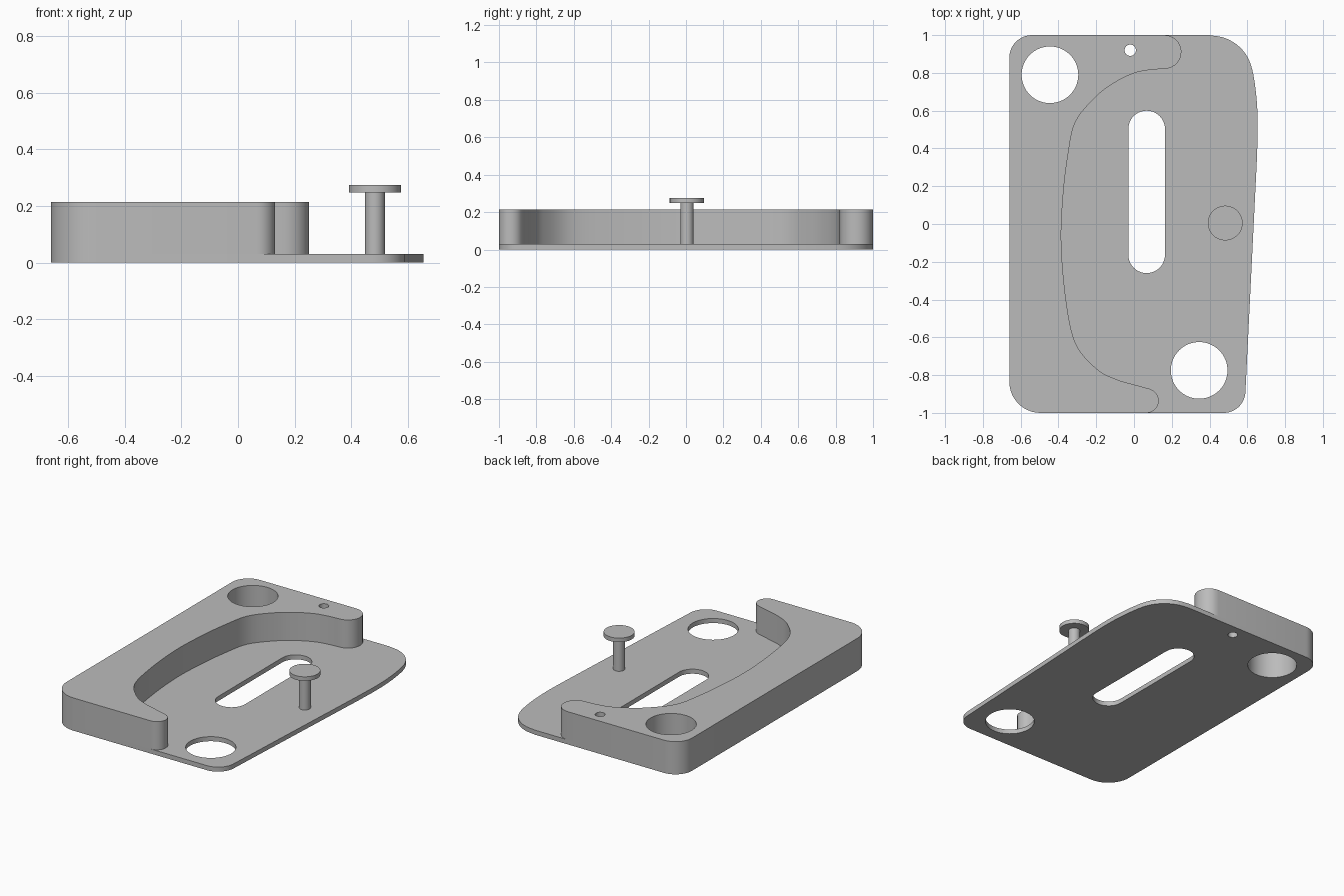
import bpy, bmesh, math
from mathutils import Vector

cube = bpy.data.objects.get("Cube")
if cube:
    bpy.data.objects.remove(cube, do_unlink=True)

grey = bpy.data.materials.new("plain grey")
grey.use_nodes = True
grey.diffuse_color = (0.5, 0.5, 0.5, 1)
grey.node_tree.nodes["Principled BSDF"].inputs["Base Color"].default_value = grey.diffuse_color


def arc(x, y, r, start, end, n=12):
    """Points on an arc, angles in degrees."""
    angles = [math.radians(start + (end - start) * i / n) for i in range(n + 1)]
    return [(x + r * math.cos(a), y + r * math.sin(a)) for a in angles]


def circle(x, y, r, n=64):
    return arc(x, y, r, 0, 360, n)[:-1]


def smooth_path(points, n=6):
    """Flowing curve through the points."""
    p = [Vector(q) for q in points]
    p = [2 * p[0] - p[1]] + p + [2 * p[-1] - p[-2]]
    out = []
    for a, b, c, d in zip(p, p[1:], p[2:], p[3:]):
        for i in range(n):
            t = i / n
            out.append(0.5 * (2 * b + (c - a) * t + (2 * a - 5 * b + 4 * c - d) * t ** 2
                              + (3 * b - a - 3 * c + d) * t ** 3))
    return out + [p[-2]]


def slab(name, loops, bottom, top):
    """Solid from an outline followed by its hole loops."""
    curve = bpy.data.curves.new(name, "CURVE")
    curve.dimensions = "2D"
    curve.fill_mode = "BOTH"
    curve.extrude = (top - bottom) / 2
    for loop in loops:
        spline = curve.splines.new("POLY")
        spline.points.add(len(loop) - 1)
        for point, co in zip(spline.points, loop):
            point.co = (co[0], co[1], 0, 1)
        spline.use_cyclic_u = True
    obj = bpy.data.objects.new(name, curve)
    bpy.context.collection.objects.link(obj)
    bpy.ops.object.select_all(action="DESELECT")
    obj.select_set(True)
    bpy.context.view_layer.objects.active = obj
    bpy.ops.object.convert(target="MESH")
    obj = bpy.context.view_layer.objects.active
    bm = bmesh.new()
    bm.from_mesh(obj.data)
    bmesh.ops.remove_doubles(bm, verts=bm.verts, dist=0.0002)
    bmesh.ops.recalc_face_normals(bm, faces=bm.faces)
    bmesh.ops.translate(bm, verts=bm.verts, vec=(0, 0, (top + bottom) / 2))
    bm.to_mesh(obj.data)
    bm.free()
    obj.data.materials.clear()
    obj.data.materials.append(grey)
    bpy.ops.object.shade_smooth_by_angle(angle=math.radians(35))
    return obj


# Shared left side, running from the back corner to the front corner
left_side = arc(-0.54, 0.88, 0.12, 90, 180) + arc(-0.495, -0.835, 0.165, 180, 270)
back_hole = circle(-0.445, 0.79, 0.15)
front_hole = circle(0.345, -0.775, 0.15)
pin_hole = circle(-0.02, 0.92, 0.03, 24)
slot = arc(0.067, 0.503, 0.097, 0, 180, 20) + arc(0.067, -0.163, 0.097, 180, 360, 20)

# Base plate with a gently bulging right edge
right_edge = smooth_path([(0.65, 0.33), (0.655, 0.5), (0.65, 0.65), (0.63, 0.8),
                          (0.6, 0.885), (0.55, 0.945), (0.48, 0.985), (0.4, 1)])
outline = left_side + arc(0.475, -0.885, 0.115, 270, 360) + right_edge
slab("base_plate", [outline, back_hole, front_hole, pin_hole, slot], 0, 0.03)

# Raised C-shaped body with rounded tips
inner_edge = smooth_path([(0.085, -0.873), (0, -0.85), (-0.1, -0.82), (-0.2, -0.765),
                          (-0.31, -0.63), (-0.36, -0.4), (-0.385, -0.1), (-0.375, 0.15),
                          (-0.35, 0.36), (-0.31, 0.54), (-0.2, 0.675), (-0.1, 0.75),
                          (0, 0.798), (0.08, 0.815), (0.165, 0.822)])
front_tip = arc(0.067, -0.936, 0.064, 270, 430)
back_tip = arc(0.162, 0.911, 0.089, -80, 90)
body = left_side + front_tip + inner_edge + back_tip
slab("raised_body", [body, back_hole, pin_hole], 0.03, 0.215)

# Post with a flat round head
slab("post_stem", [circle(0.483, 0.005, 0.035, 32)], 0.03, 0.25)
slab("post_head", [circle(0.483, 0.005, 0.092)], 0.248, 0.275)
